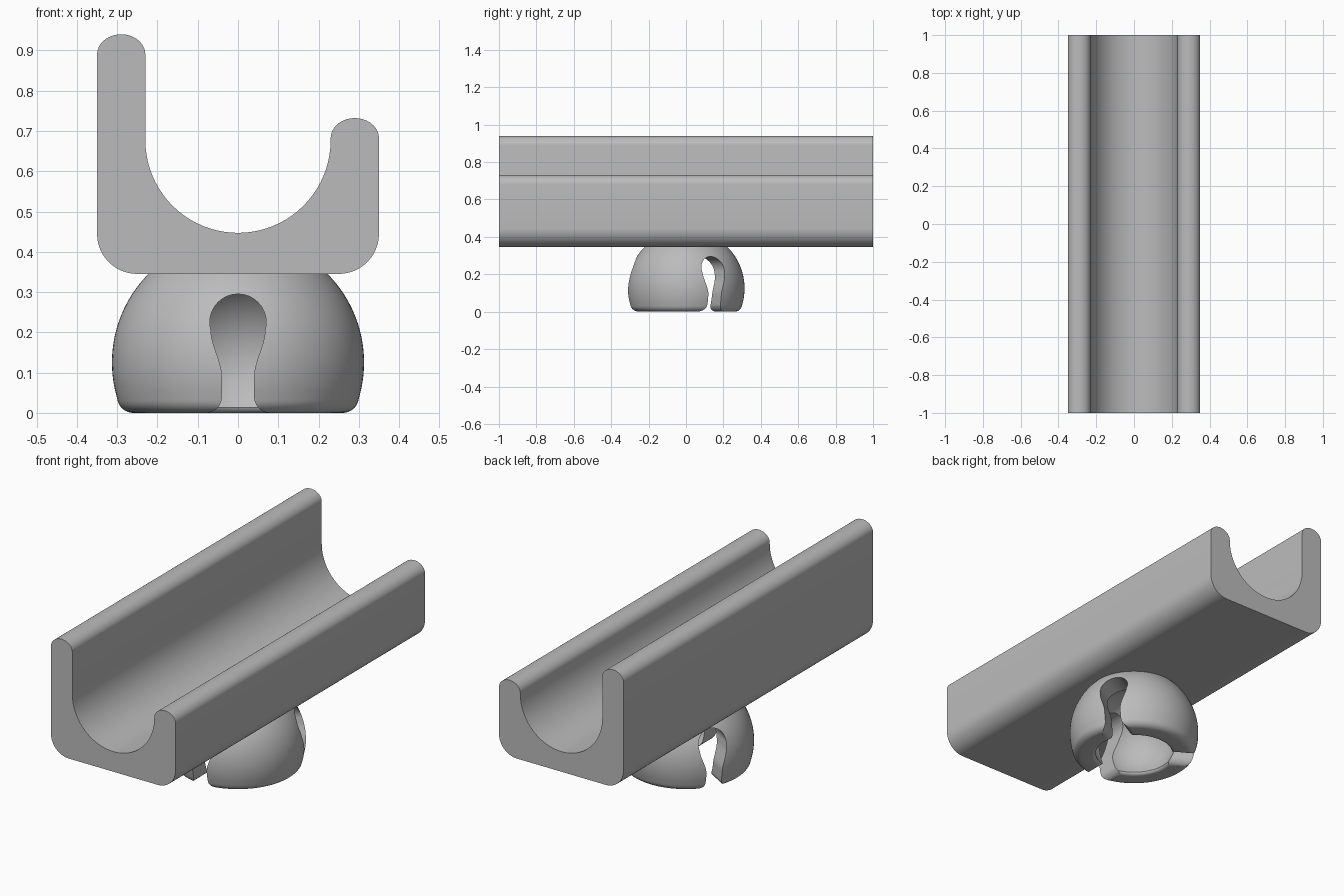
import bpy, bmesh
from math import sin, cos, pi, radians, asin
from mathutils import Matrix, Vector

cube = bpy.data.objects.get("Cube")
if cube:
    bpy.data.objects.remove(cube, do_unlink=True)

grey = bpy.data.materials.new("plain grey")
grey.use_nodes = True
grey.diffuse_color = (0.5, 0.5, 0.5, 1)
grey.node_tree.nodes["Principled BSDF"].inputs["Base Color"].default_value = (0.5, 0.5, 0.5, 1)


def arc(cx, cz, rx, rz, start, end, steps):
    """Points on an elliptical arc, angles in degrees."""
    angles = [radians(start + (end - start) * i / steps) for i in range(steps + 1)]
    return [(cx + rx * cos(a), cz + rz * sin(a)) for a in angles]


def finish(bm, name):
    bmesh.ops.remove_doubles(bm, verts=bm.verts, dist=0.0002)
    bmesh.ops.recalc_face_normals(bm, faces=bm.faces)
    mesh = bpy.data.meshes.new(name)
    bm.to_mesh(mesh)
    bm.free()
    mesh.materials.append(grey)
    obj = bpy.data.objects.new(name, mesh)
    bpy.context.collection.objects.link(obj)
    return obj


def prism(name, outline, y0, y1):
    """Extrude an x-z outline along y."""
    bm = bmesh.new()
    face = bm.faces.new([bm.verts.new((x, y0, z)) for x, z in outline])
    new = bmesh.ops.extrude_face_region(bm, geom=[face])["geom"]
    verts = [v for v in new if isinstance(v, bmesh.types.BMVert)]
    bmesh.ops.translate(bm, verts=verts, vec=(0, y1 - y0, 0))
    return finish(bm, name)


def activate(obj):
    bpy.ops.object.select_all(action='DESELECT')
    obj.select_set(True)
    bpy.context.view_layer.objects.active = obj


def smooth(obj):
    activate(obj)
    bpy.ops.object.shade_smooth_by_angle(angle=radians(32))


# Trough: long channel with one tall and one short wall
trough = prism("trough",
               arc(-0.25, 0.445, 0.1, 0.1, 270, 180, 12)
               + arc(-0.29, 0.89, 0.06, 0.05, 180, 0, 18)
               + arc(0, 0.677, 0.23, 0.23, 180, 360, 40)
               + arc(0.29, 0.682, 0.06, 0.05, 180, 0, 18)
               + arc(0.25, 0.445, 0.1, 0.1, 0, -90, 12), -1, 1)
smooth(trough)

# Socket: hollow dome, lathed from a closed section
CZ, R_OUT, R_IN = 0.125, 0.313, 0.216
top = math_top = asin((0.349 - CZ) / R_OUT) * 180 / pi
section = ([(0, 0.349)]
           + arc(0, CZ, R_OUT, R_OUT, top, -16, 24)
           + arc(0.26, 0.04, 0.04, 0.04, -12, -90, 8)
           + arc(0.205, 0.02, 0.02, 0.02, 270, 200, 6)
           + arc(0, CZ, R_IN, R_IN, -28, 90, 28))
section[-1] = (0, CZ + R_IN)
bm = bmesh.new()
ring = [bm.verts.new((x, 0, z)) for x, z in section]
edges = [bm.edges.new(pair) for pair in zip(ring, ring[1:])]
bmesh.ops.spin(bm, geom=ring + edges, cent=(0, 0, 0), axis=(0, 0, 1),
               angle=2 * pi, steps=96, use_duplicate=False)
socket = finish(bm, "socket")

# Keyhole slots: round top, narrow neck, flared foot, three around the dome
side = arc(0, 0.225, 0.07, 0.07, 90, -15, 14)
for i in range(1, 11):
    t = i / 10
    ease = t * t * (3 - 2 * t)
    side.append((0.0676 - 0.0276 * ease, 0.207 - 0.117 * t))
side += arc(0.08, 0.04, 0.04, 0.04, 180, 265, 8) + [(0.08, -0.05)]
outline = side + [(-x, z) for x, z in reversed(side[1:])]
for k in range(3):
    cutter = prism("slot_cutter", outline, -0.5, -0.1)
    cutter.hide_render = True
    cutter.data.transform(Matrix.Rotation(k * 2 * pi / 3, 4, 'Z'))
    activate(socket)
    cut = socket.modifiers.new("slot", 'BOOLEAN')
    cut.operation = 'DIFFERENCE'
    cut.solver = 'EXACT'
    cut.object = cutter
    bpy.ops.object.modifier_apply(modifier=cut.name)
    bpy.data.objects.remove(cutter, do_unlink=True)
smooth(socket)
